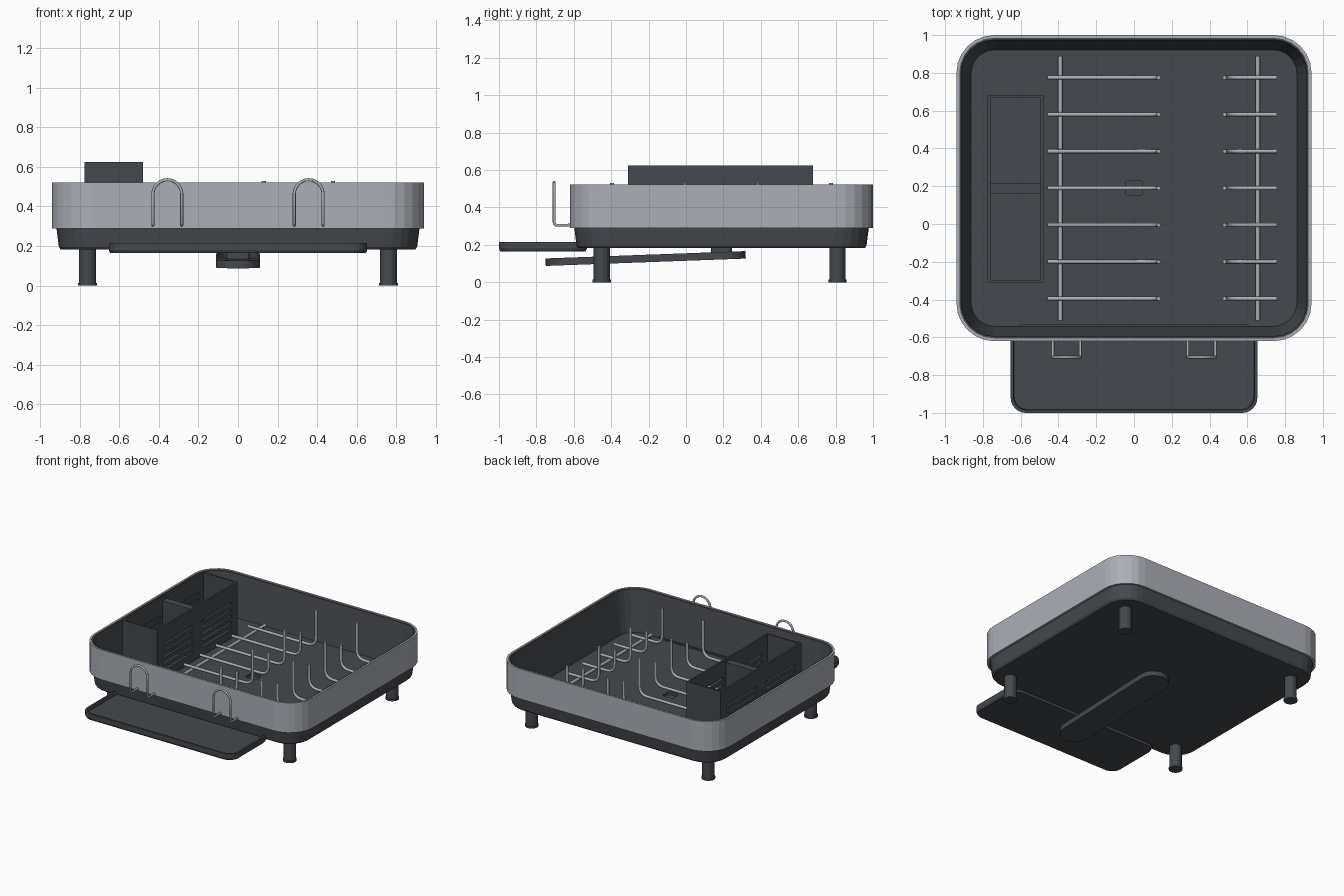
import bpy, bmesh, math
from mathutils import Vector

if "Cube" in bpy.data.objects:
    bpy.data.objects.remove(bpy.data.objects["Cube"])


def material(name, rgb):
    m = bpy.data.materials.new(name)
    m.diffuse_color = (*rgb, 1)
    m.use_nodes = True
    m.node_tree.nodes["Principled BSDF"].inputs["Base Color"].default_value = m.diffuse_color
    return m


STEEL = material("brushed steel", (0.41, 0.43, 0.47))
DARK = material("charcoal plastic", (0.06, 0.066, 0.075))


def add(name, bm, mat):
    bmesh.ops.recalc_face_normals(bm, faces=bm.faces)
    me = bpy.data.meshes.new(name)
    bm.to_mesh(me)
    bm.free()
    me.materials.append(mat)
    ob = bpy.data.objects.new(name, me)
    bpy.context.collection.objects.link(ob)
    return ob


def loft(name, sections, mat, center=(0, 0), segs=6, ring=False):
    """Rounded rectangles (half x, half y, corner radius, z) skinned in order."""
    bm = bmesh.new()
    loops = []
    for hx, hy, r, z in sections:
        loop = []
        for q, (sx, sy) in enumerate([(1, 1), (-1, 1), (-1, -1), (1, -1)]):
            for i in range(segs + 1):
                a = (q + i / segs) * math.pi / 2
                loop.append(bm.verts.new((center[0] + sx * (hx - r) + r * math.cos(a),
                                          center[1] + sy * (hy - r) + r * math.sin(a), z)))
        loops.append(loop)
    pairs = list(zip(loops, loops[1:]))
    if ring:
        pairs.append((loops[-1], loops[0]))
    else:
        bm.faces.new(loops[0])
        bm.faces.new(loops[-1])
    n = len(loops[0])
    for a, b in pairs:
        for i in range(n):
            j = (i + 1) % n
            bm.faces.new((a[i], a[j], b[j], b[i]))
    return add(name, bm, mat)


def boxes(name, items, mat):
    """Joined boxes given as (x0, x1, y0, y1, z0, z1)."""
    bm = bmesh.new()
    for x0, x1, y0, y1, z0, z1 in items:
        vs = bmesh.ops.create_cube(bm, size=1)["verts"]
        for v in vs:
            v.co = Vector(((x0 + x1) / 2 + v.co.x * (x1 - x0),
                           (y0 + y1) / 2 + v.co.y * (y1 - y0),
                           (z0 + z1) / 2 + v.co.z * (z1 - z0)))
    return add(name, bm, mat)


def bend(points, r, n=5):
    """Polyline with rounded inner corners."""
    pts = [Vector(p) for p in points]
    out = [pts[0]]
    for a, b, c in zip(pts, pts[1:], pts[2:]):
        p, q = b + (a - b).normalized() * r, b + (c - b).normalized() * r
        for i in range(n + 1):
            t = i / n
            out.append(p * (1 - t) ** 2 + b * 2 * t * (1 - t) + q * t * t)
    return out + [pts[-1]]


def wires(name, paths, radius, mat):
    cu = bpy.data.curves.new(name, "CURVE")
    cu.dimensions = "3D"
    cu.bevel_depth = radius
    cu.bevel_resolution = 2
    cu.use_fill_caps = True
    for path in paths:
        sp = cu.splines.new("POLY")
        sp.points.add(len(path) - 1)
        for p, co in zip(sp.points, path):
            p.co = (*co, 1)
    cu.materials.append(mat)
    ob = bpy.data.objects.new(name, cu)
    bpy.context.collection.objects.link(ob)


# Steel band around the basin
CY = 0.19
loft("steel_band", [(0.94, 0.81, 0.2, 0.29), (0.94, 0.81, 0.2, 0.522),
                    (0.925, 0.795, 0.185, 0.522), (0.925, 0.795, 0.185, 0.29)],
     STEEL, (0, CY), ring=True)

# Plastic basin with sloping inner walls
basin = loft("basin", [(0.895, 0.765, 0.16, 0.182), (0.905, 0.775, 0.17, 0.195),
                       (0.918, 0.788, 0.178, 0.295), (0.925, 0.795, 0.185, 0.295),
                       (0.925, 0.795, 0.185, 0.517), (0.915, 0.785, 0.175, 0.517),
                       (0.862, 0.732, 0.125, 0.205)], DARK, (0, CY))

# Drain hole
cutter = loft("drain_cutter", [(0.045, 0.04, 0.015, 0.1), (0.045, 0.04, 0.015, 0.3)],
              DARK, (0, CY), segs=3)
cutter.hide_render = True
cutter.hide_viewport = True
mod = basin.modifiers.new("drain", "BOOLEAN")
mod.operation = "DIFFERENCE"
mod.solver = "EXACT"
mod.object = cutter

# Spout hub and tilted swivel spout
loft("spout_hub", [(0.06, 0.055, 0.02, 0.13), (0.06, 0.055, 0.02, 0.183)], DARK,
     (0, CY), segs=3)
spout = loft("spout", [(0.112, 0.535, 0.111, 0), (0.112, 0.535, 0.111, 0.04),
                       (0.1, 0.523, 0.099, 0.04), (0.1, 0.523, 0.099, 0.014)], DARK, segs=8)
spout.location = (0, -0.215, 0.107)
spout.rotation_euler.x = math.radians(2.1)

# Pull-out drip tray at the front
loft("drip_tray", [(0.645, 0.228, 0.075, 0.165), (0.653, 0.235, 0.08, 0.18),
                   (0.653, 0.235, 0.08, 0.215), (0.638, 0.22, 0.068, 0.215),
                   (0.634, 0.216, 0.065, 0.19)], DARK, (0, -0.765))

# Legs with a wider foot pad
for sx, side in ((-1, "left"), (1, "right")):
    for y, end in ((-0.45, "front"), (0.81, "back")):
        bm = bmesh.new()
        for r, z0, z1 in ((0.044, 0.012, 0.19), (0.049, 0, 0.014)):
            vs = bmesh.ops.create_cone(bm, cap_ends=True, segments=14, radius1=r,
                                       radius2=r, depth=z1 - z0)["verts"]
            bmesh.ops.translate(bm, verts=vs, vec=(sx * 0.76, y, (z0 + z1) / 2))
        add(f"leg_{end}_{side}", bm, DARK)

# Cutlery holder: solid ends, divider, floor and slotted long walls
X0, X1, Y0, Y1, Z0, Z1, T = -0.775, -0.48, -0.31, 0.68, 0.215, 0.625, 0.014
parts = [(X0, X1, Y0, Y0 + T, Z0, Z1), (X0, X1, Y1 - T, Y1, Z0, Z1),
         (X0, X1, 0.16, 0.215, Z0, 0.6), (X0, X1, Y0, Y1, Z0, Z0 + T)]
SLOTS, PITCH, BASE, GAP = 5, 0.05, 0.275, 0.022
for x in (X0, X1 - T):
    for y0, y1 in ((Y0, -0.23), (0.13, 0.245), (0.605, Y1)):
        parts.append((x, x + T, y0, y1, Z0, Z1))
    for y0, y1 in ((-0.23, 0.13), (0.245, 0.605)):
        parts.append((x, x + T, y0, y1, Z0, BASE))
        for i in range(SLOTS):
            top = Z1 if i == SLOTS - 1 else BASE + (i + 1) * PITCH
            parts.append((x, x + T, y0, y1, BASE + i * PITCH + GAP, top))
boxes("cutlery_holder", parts, DARK)

# Plate rack: two long rails on small feet, with upright prongs of alternating height
RAIL_Z, PRONG_Z = 0.232, 0.25
rails = [[(x, -0.51, RAIL_Z), (x, 0.89, RAIL_Z)] for x in (-0.39, 0.655)]
wires("rack_rails", rails, 0.012, STEEL)
wires("rack_feet", [[(x, y, 0.203), (x, y, RAIL_Z)] for x in (-0.39, 0.655)
                    for y in (-0.47, 0.85)], 0.016, DARK)
prongs = []
for i in range(7):
    y = -0.395 + 0.195 * i
    top = 0.53 if i % 2 == 0 else 0.43
    for x_end, x_up in ((-0.457, 0.13), (0.757, 0.48)):
        prongs.append(bend([(x_end, y, PRONG_Z), (x_up, y, PRONG_Z), (x_up, y, top)], 0.07))
wires("rack_prongs", prongs, 0.011, STEEL)

# Arched cup hooks on the front
hooks = []
for cx in (-0.357, 0.357):
    r, y = 0.073, -0.705
    arch = [Vector((cx + r * math.cos(a), y, 0.462 + r * math.sin(a)))
            for a in (math.pi * k / 12 for k in range(13))]
    hooks.append([(cx + r, -0.61, 0.305), (cx + r, y + 0.01, 0.305), (cx + r, y, 0.315)]
                 + arch + [(cx - r, y, 0.315), (cx - r, y + 0.01, 0.305), (cx - r, -0.61, 0.305)])
wires("cup_hooks", hooks, 0.008, STEEL)
